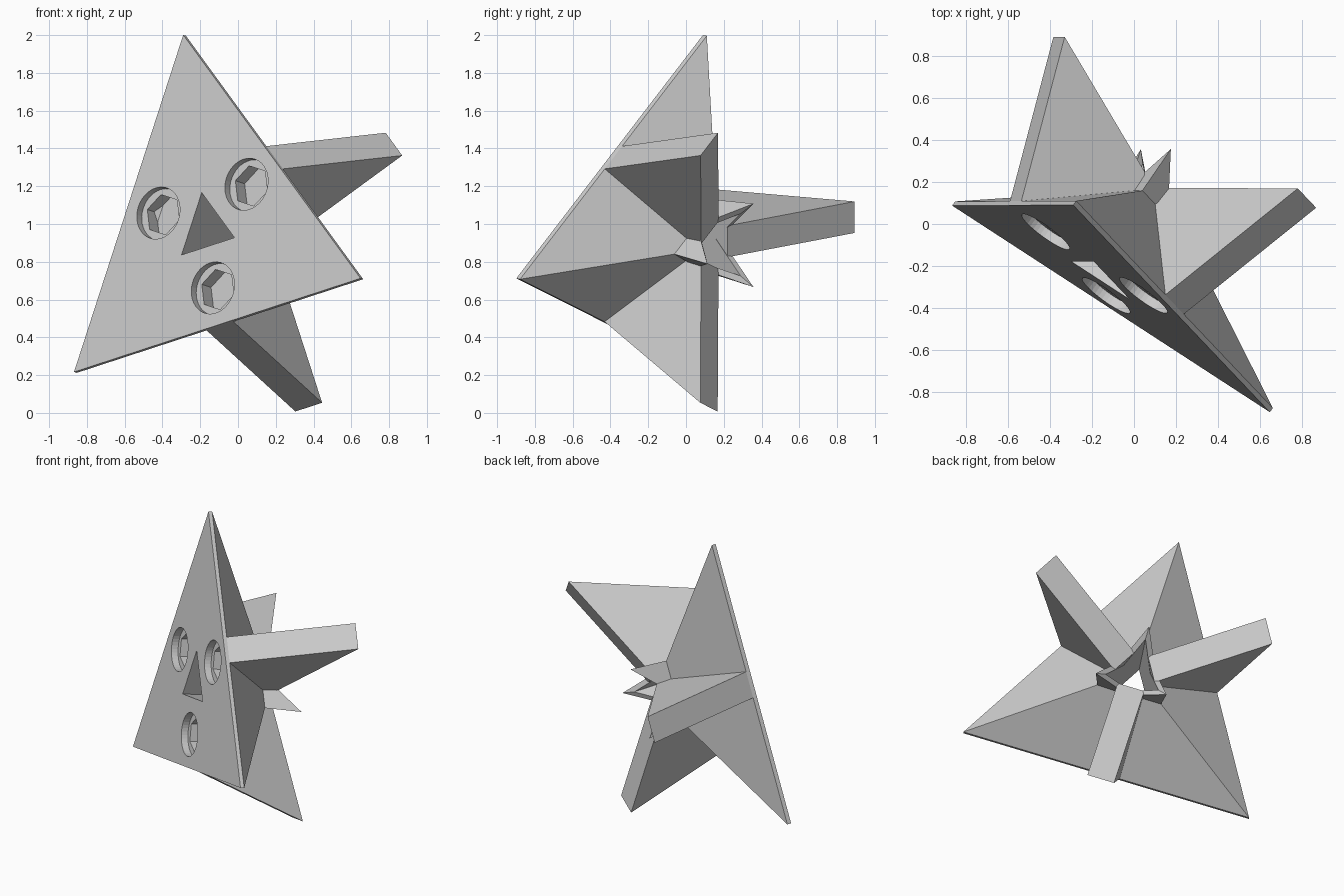
import bpy, bmesh, math
from mathutils import Matrix, Vector

cube = bpy.data.objects.get("Cube")
if cube:
    bpy.data.objects.remove(cube, do_unlink=True)

grey = bpy.data.materials.new("plain_grey")
grey.use_nodes = True
grey.diffuse_color = (0.6, 0.6, 0.6, 1)
grey.node_tree.nodes["Principled BSDF"].inputs["Base Color"].default_value = (0.6, 0.6, 0.6, 1)

# Tilted frame: origin at the plate centre, X towards the top tip, Z out of the back
tips = [Vector((-0.29, 0.09, 2.0)), Vector((0.65, -0.9, 0.71)), Vector((-0.87, 0.09, 0.22))]
centre = sum(tips, Vector()) / 3
normal = (tips[1] - tips[0]).cross(tips[2] - tips[0]).normalized()
ex = (tips[0] - centre).normalized()
ey = normal.cross(ex)
FRAME = Matrix.Translation(centre) @ Matrix((ex, ey, normal)).transposed().to_4x4()
RADIUS = 1.083
RIM = 0.025


def make_object(name, bm, turn=0.0):
    bmesh.ops.recalc_face_normals(bm, faces=bm.faces)
    mesh = bpy.data.meshes.new(name)
    bm.to_mesh(mesh)
    bm.free()
    mesh.transform(FRAME @ Matrix.Rotation(turn, 4, "Z"))
    mesh.materials.append(grey)
    obj = bpy.data.objects.new(name, mesh)
    bpy.context.collection.objects.link(obj)
    return obj


def triangle_ring(bm, radius, corner_h, middle_h):
    """Triangle with a vertex in the middle of each side, at its own height."""
    ring = []
    for i in range(6):
        a = i * math.pi / 3
        r, h = (radius / 2, middle_h) if i % 2 else (radius, corner_h)
        ring.append(bm.verts.new((r * math.cos(a), r * math.sin(a), h)))
    return ring


# Body: triangular plate, sloping back, zigzag collar and triangular through-hole
bm = bmesh.new()
levels = [(RADIUS, 0, 0), (RADIUS, RIM, RIM), (0.242, 0.41, 0.41),
          (0.268, 0.65, 0.425), (0.2, 0.59, 0.424), (0.2, 0, 0)]
rings = [triangle_ring(bm, *level) for level in levels]
for k, ring in enumerate(rings):
    after = rings[(k + 1) % len(rings)]
    for i in range(6):
        j = (i + 1) % 6
        bm.faces.new((ring[i], ring[j], after[j], after[i]))
body = make_object("body", bm)


def make_arm(name, turn):
    """Wedge-shaped fin rising from the middle of one plate edge."""
    bm = bmesh.new()
    profile = [(RADIUS / 2, RIM), (0.845, 0.78), (0.102, 0.5), (0.102, 0.4)]
    sides = [[bm.verts.new((s, y, h)) for s, h in profile] for y in (-0.0875, 0.0875)]
    for side in sides:
        bm.faces.new(side)
    for i in range(len(profile)):
        j = (i + 1) % len(profile)
        bm.faces.new((sides[0][i], sides[0][j], sides[1][j], sides[1][i]))
    make_object(name, bm, turn)


def cut_pocket(name, turn, sides, radius, depth):
    """Sink a straight pocket into the front of the plate."""
    bm = bmesh.new()
    bmesh.ops.create_cone(bm, cap_ends=True, segments=sides, radius1=radius,
                          radius2=radius, depth=depth + 0.1)
    bmesh.ops.rotate(bm, verts=bm.verts, matrix=Matrix.Rotation(math.pi / 2, 3, "Z"))
    bmesh.ops.translate(bm, verts=bm.verts, vec=(0.333, 0, (depth - 0.1) / 2))
    cutter = make_object(name, bm, turn)
    cutter.hide_render = True
    cutter.hide_set(True)
    cutter.display_type = "WIRE"
    mod = body.modifiers.new(name, "BOOLEAN")
    mod.operation = "DIFFERENCE"
    mod.solver = "EXACT"
    mod.object = cutter
    return cutter


# Three arms, each with a round recess and a deeper hexagonal socket before it
cutters = []
for label, degrees in (("left", 60), ("lower", 180), ("back", 300)):
    turn = math.radians(degrees)
    make_arm(label + "_arm", turn)
    cutters.append(cut_pocket(label + "_round_recess", turn, 40, 0.14, 0.045))
    cutters.append(cut_pocket(label + "_hex_socket", turn, 6, 0.112, 0.13))

# Bake the pockets into the body and drop the cutters
bpy.context.view_layer.update()
graph = bpy.context.evaluated_depsgraph_get()
baked = bpy.data.meshes.new_from_object(body.evaluated_get(graph))
body.modifiers.clear()
body.data = baked
for cutter in cutters:
    bpy.data.objects.remove(cutter, do_unlink=True)
